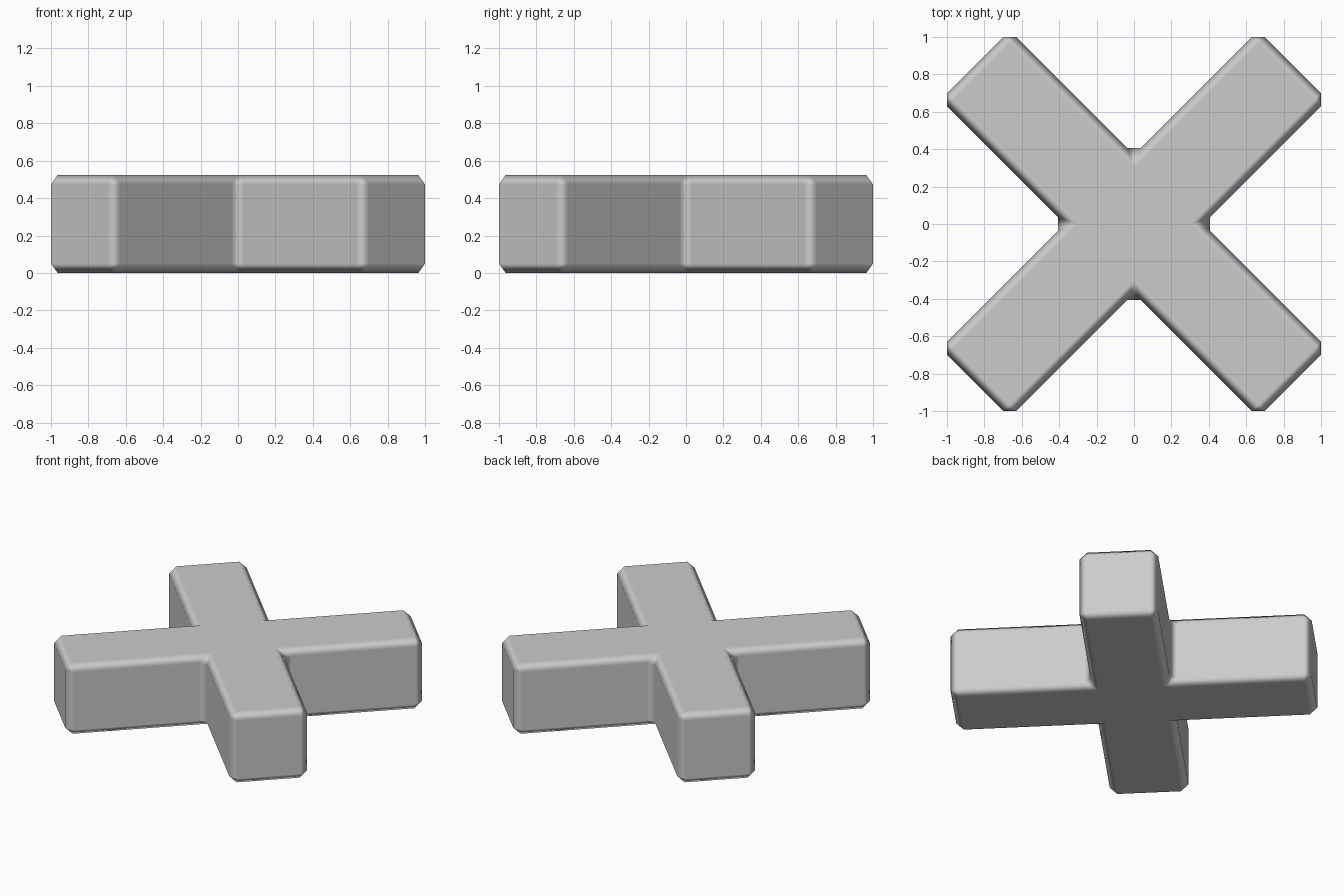
import bpy, bmesh, math

if "Cube" in bpy.data.objects:
    bpy.data.objects.remove(bpy.data.objects["Cube"])

W = 0.262    # half width of each arm
L = 1.202    # half length of each arm
H = 0.523    # height

# Plus-shaped outline turned 45 degrees: one arm's points repeated four times
outline = []
for k in range(4):
    a = math.radians(45 + 90 * k)
    c, s = math.cos(a), math.sin(a)
    for x, y in ((L, -W), (L, W), (W, W)):
        outline.append((x * c - y * s, x * s + y * c, 0))

# Extrude the outline into a solid cross
bm = bmesh.new()
base = bm.faces.new([bm.verts.new(p) for p in outline])
top = bmesh.ops.extrude_face_region(bm, geom=[base], use_keep_orig=True)["geom"]
bmesh.ops.translate(bm, verts=[v for v in top if isinstance(v, bmesh.types.BMVert)], vec=(0, 0, H))
bmesh.ops.recalc_face_normals(bm, faces=bm.faces)
for f in bm.faces:
    f.smooth = True
mesh = bpy.data.meshes.new("cross_block")
bm.to_mesh(mesh)
bm.free()
cross = bpy.data.objects.new("cross_block", mesh)
bpy.context.collection.objects.link(cross)

# Single-segment bevel with softly shaded edges and flat faces
bevel = cross.modifiers.new("edge_bevel", "BEVEL")
bevel.width = 0.05
bevel.segments = 1
bevel.limit_method = "ANGLE"
bevel.harden_normals = True
